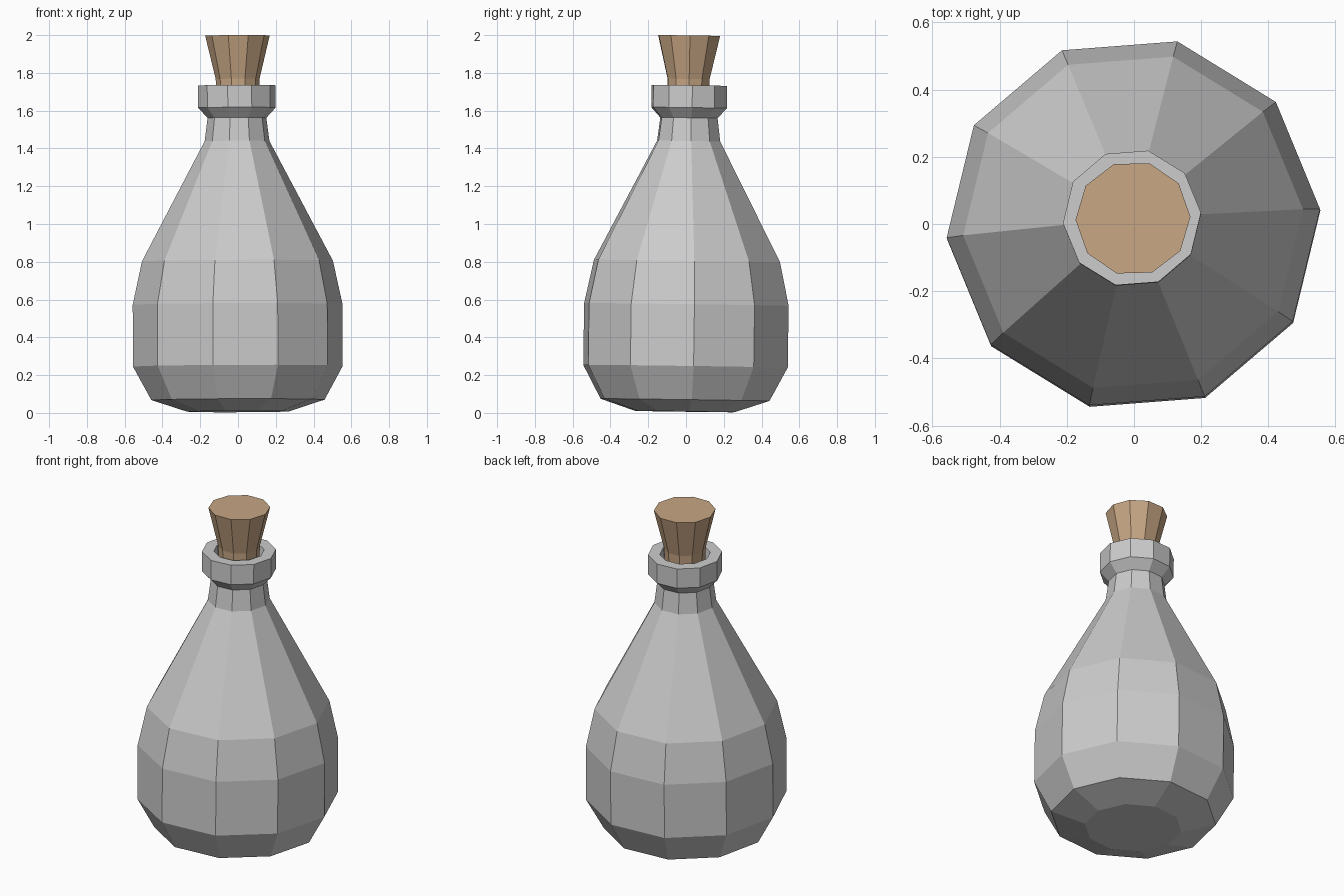
import bpy, bmesh
from math import cos, sin, tau, radians

if "Cube" in bpy.data.objects:
    bpy.data.objects.remove(bpy.data.objects["Cube"])

SIDES = 10


def lathe(name, profile, phase, loc):
    """Spin a (radius, z) profile into a flat-faced solid with capped ends."""
    bm = bmesh.new()
    rings = []
    for r, z in profile:
        rings.append([bm.verts.new((r * cos(phase + tau * i / SIDES),
                                    r * sin(phase + tau * i / SIDES), z))
                      for i in range(SIDES)])
    for a, b in zip(rings, rings[1:]):
        for i in range(SIDES):
            j = (i + 1) % SIDES
            bm.faces.new((a[i], a[j], b[j], b[i]))
    bm.faces.new(rings[0][::-1])
    bm.faces.new(rings[-1])
    bmesh.ops.recalc_face_normals(bm, faces=bm.faces[:])
    mesh = bpy.data.meshes.new(name)
    bm.to_mesh(mesh)
    bm.free()
    obj = bpy.data.objects.new(name, mesh)
    bpy.context.collection.objects.link(obj)
    # the whole bottle leans very slightly backwards
    obj.rotation_euler = (radians(-0.8), radians(-0.2), 0)
    obj.location = loc
    return obj


# Bottle: base, belly, shoulder, neck, collar, then down inside the mouth
lathe("bottle", [
    (0.27, 0.003), (0.46, 0.065), (0.557, 0.243), (0.557, 0.57),
    (0.507, 0.80), (0.172, 1.435), (0.156, 1.558), (0.206, 1.612),
    (0.206, 1.73), (0.140, 1.73), (0.120, 1.57),
], radians(4.4), (0, -0.006, 0.004))

# Cork: narrow plug in the mouth flaring to a wide top
cork = lathe("cork", [
    (0.108, 1.58), (0.116, 1.765), (0.171, 1.995),
], radians(1.5), (0.004, -0.011, 0.003))
mat = bpy.data.materials.new("cork_brown")
mat.diffuse_color = (0.57, 0.38, 0.23, 1)
mat.use_nodes = True
mat.node_tree.nodes["Principled BSDF"].inputs["Base Color"].default_value = mat.diffuse_color
cork.data.materials.append(mat)
